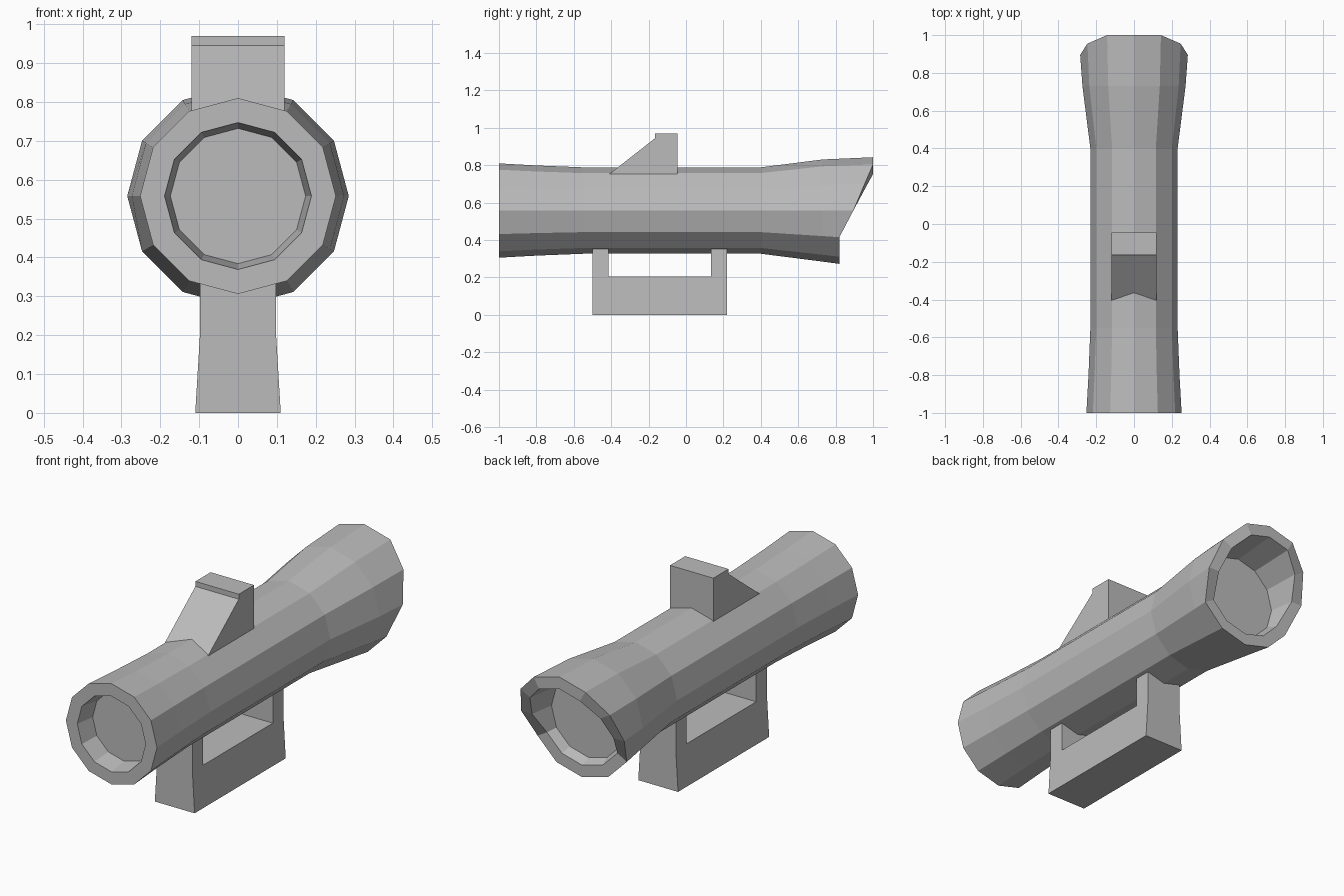
import bpy
import bmesh
from math import sin, cos, tau

cube = bpy.data.objects.get("Cube")
if cube:
    bpy.data.objects.remove(cube, do_unlink=True)

SIDES = 12
AXIS_Z = 0.558

grey = bpy.data.materials.new("plain grey")
grey.use_nodes = True
colour = (0.5, 0.5, 0.5, 1)
grey.diffuse_color = colour
grey.node_tree.nodes["Principled BSDF"].inputs["Base Color"].default_value = colour


def finish(bm, name):
    bmesh.ops.recalc_face_normals(bm, faces=bm.faces)
    mesh = bpy.data.meshes.new(name)
    bm.to_mesh(mesh)
    bm.free()
    mesh.materials.append(grey)
    obj = bpy.data.objects.new(name, mesh)
    bpy.context.collection.objects.link(obj)
    return obj


def slanted_end(height):
    """y of the rear rim, swept forward towards the underside."""
    if height > 0.8:
        return 1.0
    if height > 0.3:
        return 0.955
    if height > -0.3:
        return 0.895
    return 0.82


def lathe(name, rings):
    """Twelve-sided closed body along y; a ring's y of None means the slanted rim."""
    bm = bmesh.new()
    loops = []
    for y, r in rings:
        loop = []
        for i in range(SIDES):
            a = tau * i / SIDES
            ry = slanted_end(sin(a)) if y is None else y
            loop.append(bm.verts.new((r * cos(a), ry, AXIS_Z + r * sin(a))))
        loops.append(loop)
    for a, b in zip(loops, loops[1:]):
        for i in range(SIDES):
            j = (i + 1) % SIDES
            bm.faces.new((a[i], a[j], b[j], b[i]))
    bm.faces.new(loops[0])
    bm.faces.new(loops[-1])
    return finish(bm, name)


def extrude_profile(name, profile, half_width):
    """Side profile in (y, z), with the half width given by a function of z."""
    bm = bmesh.new()
    left, right = [[bm.verts.new((s * half_width(z), y, z)) for y, z in profile]
                   for s in (1, -1)]
    bm.faces.new(left)
    bm.faces.new(right)
    n = len(profile)
    for i in range(n):
        j = (i + 1) % n
        bm.faces.new((left[i], left[j], right[j], right[i]))
    return finish(bm, name)


# Scope tube: front lens recess, outer wall, slanted rear rim, rear lens recess
lathe("scope_tube", [
    (-0.9, 0.174), (-1.0, 0.189),
    (-1.0, 0.252), (-0.8, 0.241), (-0.55, 0.231),
    (0.4, 0.231), (0.73, 0.273), (None, 0.285),
    (None, 0.225), (0.77, 0.205),
])

# Sight block on top, with a sloping front
extrude_profile("top_sight", [
    (-0.42, 0.745), (-0.165, 0.945), (-0.165, 0.97),
    (-0.045, 0.97), (-0.045, 0.745),
], lambda z: 0.12)

# Mounting bracket: a bar with two posts, flared towards the foot
extrude_profile("mount_bracket", [
    (-0.5, 0), (0.22, 0), (0.22, 0.2), (0.22, 0.36), (0.135, 0.36),
    (0.135, 0.205), (-0.415, 0.205), (-0.415, 0.36), (-0.5, 0.36), (-0.5, 0.2),
], lambda z: 0.11 - 0.012 * min(z / 0.2, 1))
